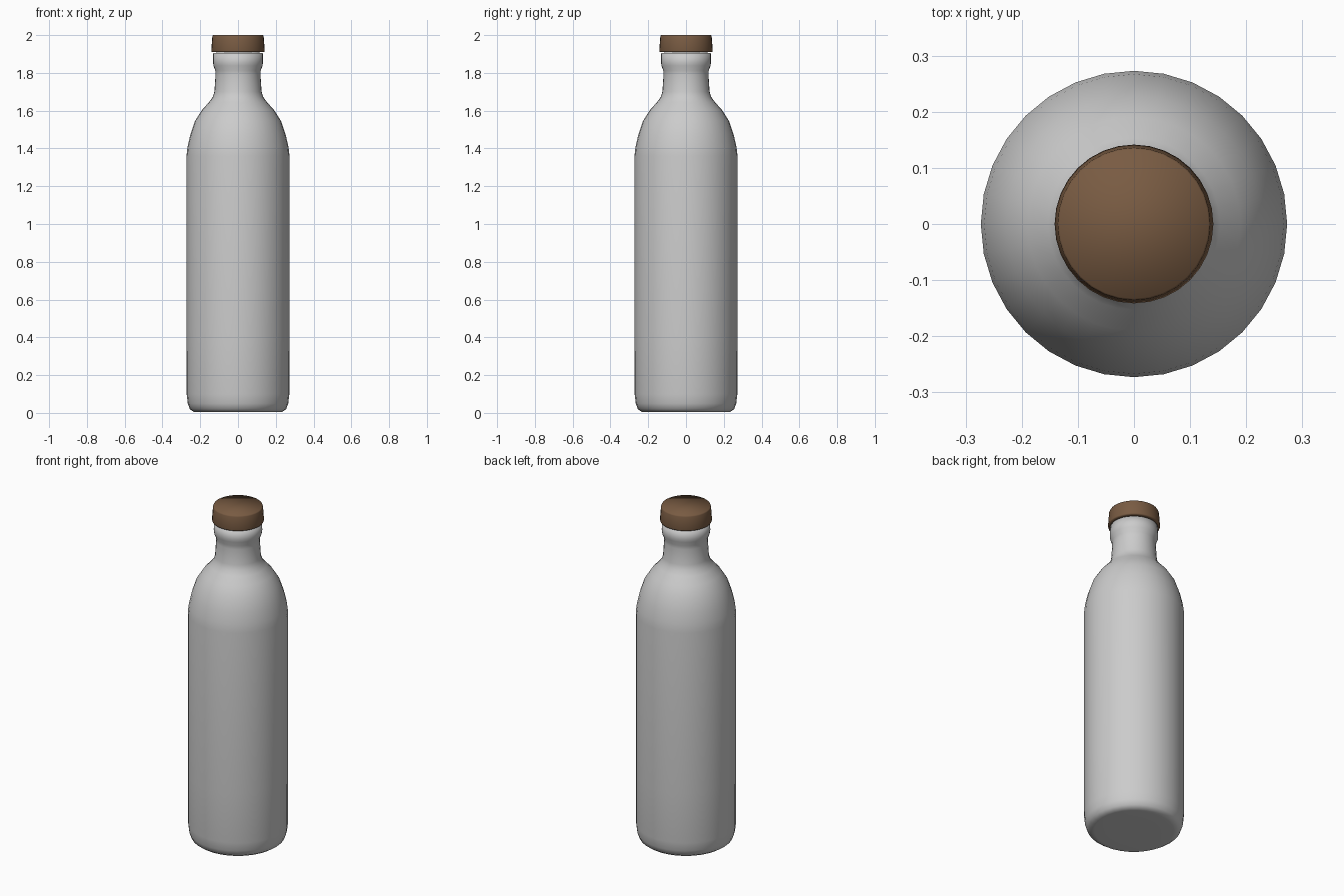
import bpy, bmesh, math

if "Cube" in bpy.data.objects:
    bpy.data.objects.remove(bpy.data.objects["Cube"])

SIDES = 32


def lathe(name, profile):
    """Spin an (r, z) profile around z and cap both ends."""
    bm = bmesh.new()
    rings = [[bm.verts.new((r * math.cos(2 * math.pi * i / SIDES),
                            r * math.sin(2 * math.pi * i / SIDES), z))
              for i in range(SIDES)] for r, z in profile]
    for a, b in zip(rings, rings[1:]):
        for i in range(SIDES):
            j = (i + 1) % SIDES
            bm.faces.new((a[i], a[j], b[j], b[i]))
    bm.faces.new(list(reversed(rings[0])))
    bm.faces.new(rings[-1])
    for f in bm.faces:
        f.smooth = True
    mesh = bpy.data.meshes.new(name)
    bm.to_mesh(mesh)
    bm.free()
    obj = bpy.data.objects.new(name, mesh)
    bpy.context.collection.objects.link(obj)
    return obj


# Bottle: rounded base, straight body, domed shoulder, pinched neck, lip
lathe("bottle", [
    (0.10, 0.006), (0.215, 0.004), (0.235, 0.006), (0.255, 0.02),
    (0.266, 0.05), (0.272, 0.10), (0.273, 0.40), (0.273, 1.36),
    (0.267, 1.41), (0.252, 1.475), (0.228, 1.545), (0.190, 1.605),
    (0.153, 1.645), (0.134, 1.672), (0.125, 1.70), (0.119, 1.79),
    (0.120, 1.812), (0.130, 1.838), (0.132, 1.855), (0.131, 1.904),
    (0.115, 1.906), (0.113, 1.93),
])

# Cap: slightly tapered disc with softened rims
cap = lathe("cap", [
    (0.130, 1.910), (0.140, 1.911), (0.1415, 1.917),
    (0.136, 1.993), (0.133, 2.0),
])
brown = bpy.data.materials.new("cap_brown")
brown.diffuse_color = (0.19, 0.105, 0.055, 1)
brown.use_nodes = True
brown.node_tree.nodes["Principled BSDF"].inputs["Base Color"].default_value = brown.diffuse_color
cap.data.materials.append(brown)
